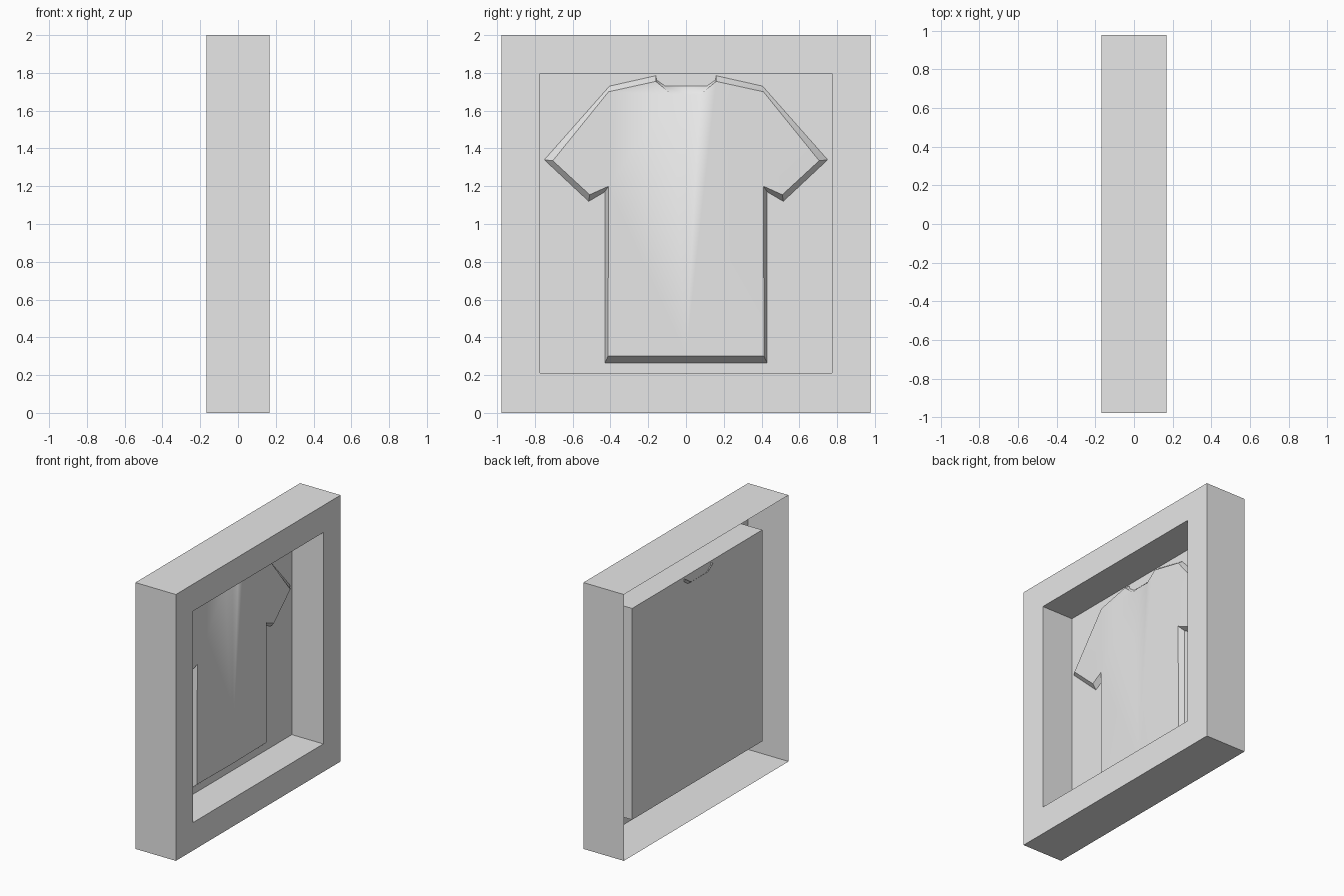
import bpy, bmesh, math

cube = bpy.data.objects.get("Cube")
if cube:
    bpy.data.objects.remove(cube, do_unlink=True)

# One plain grey for everything
grey = bpy.data.materials.new("light grey")
grey.use_nodes = True
colour = (0.8, 0.8, 0.8, 1)
grey.diffuse_color = colour
grey.node_tree.nodes["Principled BSDF"].inputs["Base Color"].default_value = colour

PANEL = -0.093          # depth of the recessed backing panel
BACK = PANEL + 0.001    # shirt edge resting on the panel
FRONT = PANEL + 0.042   # raised front of the shirt


def finish(name, bm):
    mesh = bpy.data.meshes.new(name)
    bm.to_mesh(mesh)
    bm.free()
    mesh.materials.append(grey)
    obj = bpy.data.objects.new(name, mesh)
    bpy.context.collection.objects.link(obj)
    return obj


# Display frame: open-backed thin shell, with a recessed tray inside
bm = bmesh.new()


def ring(x, half, low, high):
    corners = [(-half, low), (half, low), (half, high), (-half, high)]
    return [bm.verts.new((x, y, z)) for y, z in corners]


rings = [ring(-0.168, 0.977, 0, 2), ring(0.168, 0.977, 0, 2),
         ring(0.168, 0.772, 0.21, 1.797), ring(PANEL, 0.772, 0.21, 1.797)]
for a, b in zip(rings, rings[1:]):
    for i in range(4):
        j = (i + 1) % 4
        bm.faces.new((a[i], a[j], b[j], b[i]))
bm.faces.new(rings[-1])
finish("display_frame", bm)

# Shirt: one half from an edge outline and a raised outline, then mirrored
bm = bmesh.new()


def points(x, outline):
    return [bm.verts.new((x, y, z)) for y, z in outline]


edge = points(BACK, [(0.16, 1.785), (0.405, 1.73), (0.75, 1.34), (0.515, 1.12),
                     (0.43, 1.17), (0.43, 0.265), (0, 0.265)])
raised = points(FRONT, [(0.16, 1.755), (0.41, 1.70), (0.705, 1.335), (0.51, 1.155),
                        (0.41, 1.2), (0.413, 0.30), (0, 0.30)])
neck_mid, neck_side = points(FRONT, [(0, 1.685), (0.075, 1.685)])
raised[2].co.x = raised[3].co.x = FRONT - 0.008
raised[6].co.x = neck_mid.co.x = FRONT + 0.006

# Sloped rim, body and sleeve
for i in range(len(edge) - 1):
    bm.faces.new((edge[i], edge[i + 1], raised[i + 1], raised[i]))
bm.faces.new((neck_mid, neck_side, raised[0], raised[1], raised[4], raised[5], raised[6]))
bm.faces.new(raised[1:5])

# Neck opening sloping back, its rear edge just behind the panel
inner = points(PANEL, [(0, 1.73), (0.11, 1.73), (0.155, 1.762)])
rear = points(PANEL - 0.02, [(0, 1.745), (0.1, 1.745), (0.16, 1.785)])
front = [neck_mid, neck_side, raised[0]]
for a, b in ((front, inner), (inner, rear)):
    for i in range(2):
        bm.faces.new((a[i], a[i + 1], b[i + 1], b[i]))
bm.faces.new((raised[0], edge[0], inner[2]))
bm.faces.new((edge[0], rear[2], inner[2]))

bmesh.ops.mirror(bm, geom=bm.verts[:] + bm.edges[:] + bm.faces[:],
                 axis='Y', merge_dist=0.0005)
bm.normal_update()
for face in bm.faces:
    if face.normal.x < 0:
        face.normal_flip()
shirt = finish("shirt", bm)

bpy.ops.object.select_all(action='DESELECT')
shirt.select_set(True)
bpy.context.view_layer.objects.active = shirt
bpy.ops.object.shade_smooth_by_angle(angle=math.radians(48))
